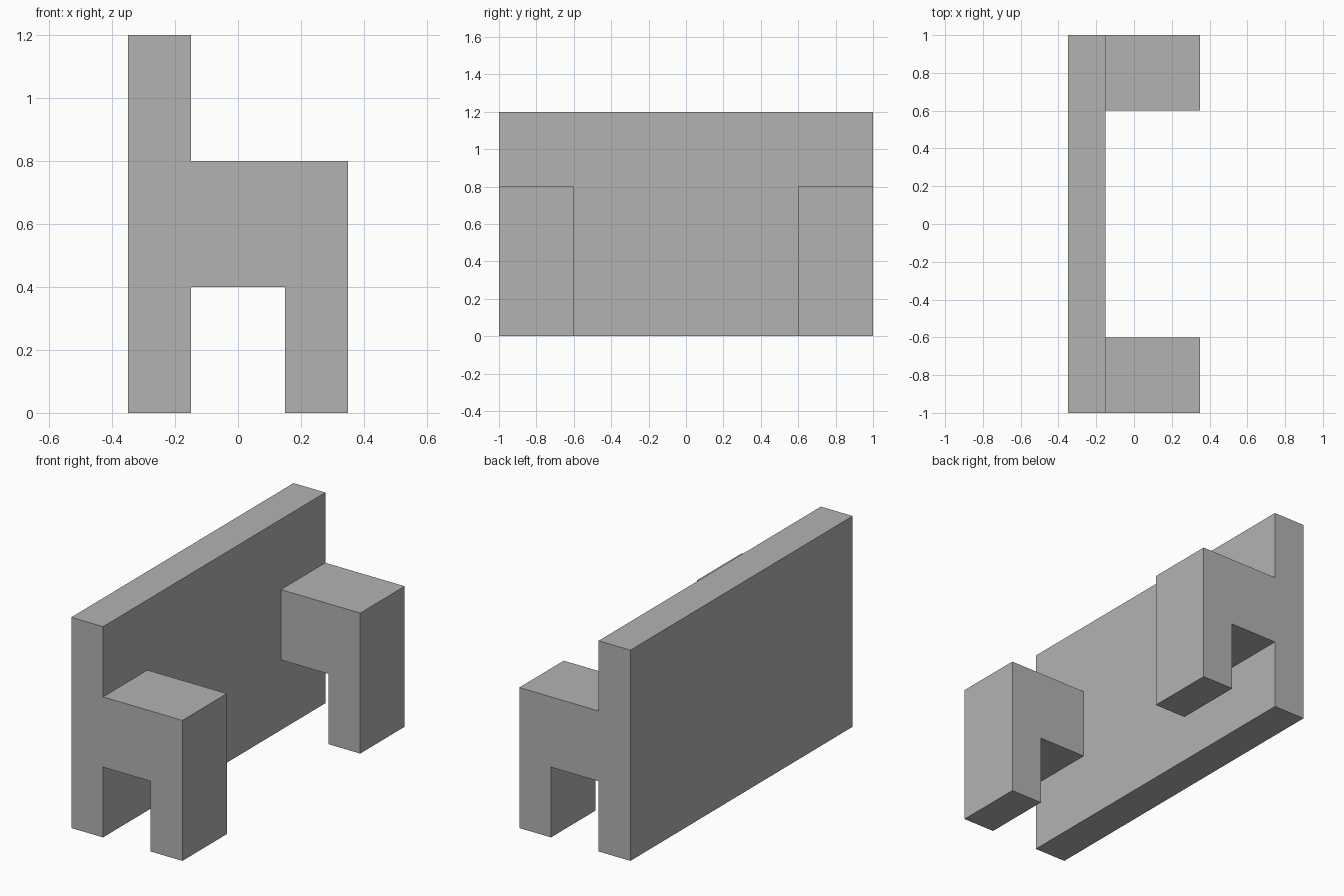
import bpy
import bmesh
from mathutils import Vector

cube = bpy.data.objects.get("Cube")
if cube:
    bpy.data.objects.remove(cube, do_unlink=True)

# One plain grey for everything
grey = bpy.data.materials.new("plain grey")
grey.use_nodes = True
colour = (0.45, 0.45, 0.45, 1)
grey.diffuse_color = colour
grey.node_tree.nodes["Principled BSDF"].inputs["Base Color"].default_value = colour


def extrude_profile(name, profile, y_start, y_end):
    """Extrude an x-z outline along y into a closed solid."""
    bm = bmesh.new()
    face = bm.faces.new([bm.verts.new((x, y_start, z)) for x, z in profile])
    result = bmesh.ops.extrude_face_region(bm, geom=[face], use_keep_orig=True)
    moved = [v for v in result["geom"] if isinstance(v, bmesh.types.BMVert)]
    bmesh.ops.translate(bm, verts=moved, vec=Vector((0, y_end - y_start, 0)))
    bmesh.ops.recalc_face_normals(bm, faces=bm.faces)
    mesh = bpy.data.meshes.new(name)
    bm.to_mesh(mesh)
    bm.free()
    mesh.materials.append(grey)
    obj = bpy.data.objects.new(name, mesh)
    bpy.context.collection.objects.link(obj)
    return obj


# Long upright panel
panel = [(-0.35, 0), (-0.15, 0), (-0.15, 1.2), (-0.35, 1.2)]
extrude_profile("back_panel", panel, -1, 1)

# Matching end arms, each a block on an outer leg
arm = [(-0.15, 0.4), (0.15, 0.4), (0.15, 0), (0.35, 0), (0.35, 0.8), (-0.15, 0.8)]
for name, y_start in (("front_arm", -1), ("rear_arm", 0.6)):
    extrude_profile(name, arm, y_start, y_start + 0.4)
